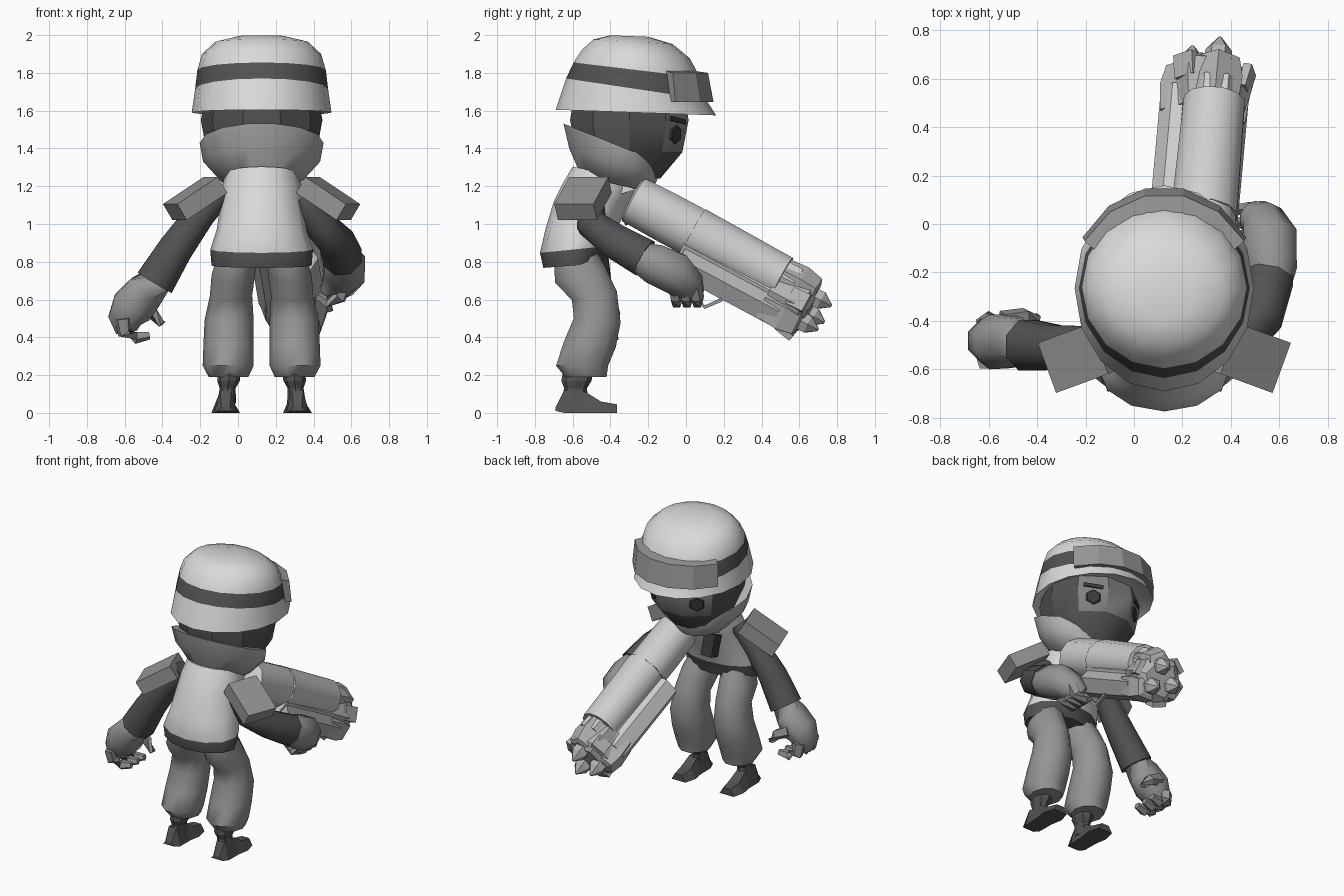
import bpy, bmesh, math
from mathutils import Vector, Matrix

if "Cube" in bpy.data.objects:
    bpy.data.objects.remove(bpy.data.objects["Cube"])

CX = 0.125  # body mirror plane


def mat(name, v):
    m = bpy.data.materials.new(name)
    m.diffuse_color = (v, v, v, 1)
    m.use_nodes = True
    m.node_tree.nodes["Principled BSDF"].inputs["Base Color"].default_value = m.diffuse_color
    return m


LIGHT = mat("light_grey", 0.7)
GUN = mat("gun_grey", 0.62)
CLOTH = mat("scarf_grey", 0.45)
MID = mat("mid_grey", 0.3)
SKIN = mat("skin_grey", 0.22)
DARK = mat("dark_grey", 0.085)
BLACK = mat("near_black", 0.04)


def finish(name, bm, mats, angle=50):
    bmesh.ops.recalc_face_normals(bm, faces=bm.faces)
    me = bpy.data.meshes.new(name)
    bm.to_mesh(me)
    bm.free()
    for m in mats:
        me.materials.append(m)
    ob = bpy.data.objects.new(name, me)
    bpy.context.collection.objects.link(ob)
    if angle:
        bpy.ops.object.select_all(action='DESELECT')
        ob.select_set(True)
        bpy.context.view_layer.objects.active = ob
        bpy.ops.object.shade_smooth_by_angle(angle=math.radians(angle))
    return ob


def skin(name, sections, mats, bands=None, angle=50, rule=None):
    """Bridge point rings into a capped skin; bands gives a material per step."""
    bm = bmesh.new()
    rings = [[bm.verts.new(p) for p in s] for s in sections]
    n = len(rings[0])
    for i in range(len(rings) - 1):
        for j in range(n):
            k = (j + 1) % n
            f = bm.faces.new((rings[i][j], rings[i][k], rings[i + 1][k], rings[i + 1][j]))
            f.material_index = bands[i] if bands else 0
    for r, b in ((rings[0], 0), (rings[-1], -1)):
        bm.faces.new(r).material_index = bands[b] if bands else 0
    if rule:
        for f in bm.faces:
            f.material_index = rule(f.calc_center_median())
    return finish(name, bm, mats, angle)


def loft(name, rings, mats, n=12, **kw):
    """Rings are (z, cx, cy, rx, ry, slope of z along y)."""
    secs = []
    for z, cx, cy, rx, ry, s in rings:
        pts = [(math.cos(2 * math.pi * i / n), math.sin(2 * math.pi * i / n)) for i in range(n)]
        secs.append([(cx + rx * c, cy + ry * q, z + s * ry * q) for c, q in pts])
    return skin(name, secs, mats, **kw)


def tube(name, path, mats, n=8, **kw):
    """Round skin along (x, y, z, radius) points."""
    P = [Vector(p[:3]) for p in path]
    secs = []
    for i, p in enumerate(P):
        t = (P[min(i + 1, len(P) - 1)] - P[max(i - 1, 0)]).normalized()
        ref = Vector((1, 0, 0)) if abs(t.x) < 0.7 else Vector((0, 1, 0))
        u = t.cross(ref).normalized()
        v = t.cross(u)
        secs.append([p + path[i][3] * (u * math.cos(a) + v * math.sin(a))
                     for a in (2 * math.pi * (j + .5) / n for j in range(n))])
    return skin(name, secs, mats, **kw)


def box(name, c, size, m, x=(1, 0, 0), z=(0, 0, 1)):
    x = Vector(x).normalized()
    y = Vector(z).cross(x).normalized()
    f = Matrix((x, y, x.cross(y))).transposed().to_4x4()
    f.translation = Vector(c)
    bm = bmesh.new()
    bmesh.ops.create_cube(bm, size=1, matrix=f @ Matrix.Diagonal((*size, 1)))
    return finish(name, bm, [m], 0)


# Helmet with dark band and a recessed underside
loft("helmet", [(1.64, CX, -.28, .29, .31, -.035), (1.59, CX, -.265, .37, .425, -.035),
                (1.715, CX, -.265, .352, .37, -.15),
                (1.815, CX, -.26, .34, .335, -.12), (1.90, CX, -.265, .315, .285, -.08),
                (1.965, CX, -.28, .245, .21, -.06), (1.995, CX, -.3, .12, .1, -.04)],
     [LIGHT, DARK], n=16, bands=[0, 0, 1, 0, 0, 0])

# Goggles wrapped round the front of the helmet
secs = []
for i in range(6):
    a = math.radians(30 + 24 * i)
    c, s = math.cos(a), math.sin(a)
    secs.append([(CX + rx * c, -.265 + ry * s, z) for rx, ry, z in
                 ((.39, .42, 1.645), (.38, .39, 1.8), (.335, .32, 1.81), (.345, .36, 1.65))])
skin("goggles", secs, [MID], angle=0)

# Head, with skin on the upper front
loft("head", [(1.24, CX, -.27, .16, .14, 0), (1.38, CX, -.3, .29, .295, 0),
              (1.55, CX, -.3, .322, .33, 0), (1.66, CX, -.3, .3, .31, 0)],
     [DARK, SKIN], n=10, angle=30, rule=lambda c: 1 if c.y > -.18 and c.z > 1.4 else 0)
loft("scarf", [(1.21, CX, -.37, .2, .19, -.24), (1.33, CX, -.38, .31, .245, -.3),
               (1.43, CX, -.395, .328, .26, -.4)], [CLOTH], n=14)

# Eyes and brows
for s, side in ((1, "right"), (-1, "left")):
    q = Vector((s * .59, .8, -.09)).to_track_quat('Z', 'Y').to_matrix().to_4x4()
    bm = bmesh.new()
    bmesh.ops.create_cone(bm, cap_ends=True, segments=6, radius1=.055, radius2=.045, depth=.009,
                          matrix=Matrix.Translation((CX + s * .174, -.053, 1.475)) @ q)
    finish(side + "_eye", bm, [BLACK], 0)
    box(side + "_brow", (CX + s * .182, -.042, 1.55), (.13, .009, .025), BLACK,
        x=(.8, -s * .59, s * .15))

# Torso with dark hem, and chest pouch
loft("torso", [(.78, CX, -.6, .265, .155, .08), (.865, CX, -.595, .272, .178, .1),
               (.97, CX, -.555, .238, .19, .0), (1.12, CX, -.5, .215, .2, 0),
               (1.2, CX, -.46, .21, .19, -.1), (1.27, CX, -.43, .19, .17, -.2)],
     [LIGHT, DARK], bands=[1, 0, 0, 0, 0])
box("chest_pouch", (.015, -.305, 1.075), (.085, .08, .15), BLACK, z=(0, -.3, 1))
box("chest_strap", (CX, -.31, 1.19), (.3, .08, .04), LIGHT, z=(0, -.3, 1))

# Legs, boots and shoulder plates, mirrored about the body plane
for s, side in ((1, "right"), (-1, "left")):
    loft(side + "_trouser", [(.19, CX + s * .175, -.53, .105, .115, 0), (.25, CX + s * .177, -.55, .135, .145, 0),
                             (.36, CX + s * .175, -.51, .133, .145, -.1), (.49, CX + s * .172, -.47, .13, .13, -.1),
                             (.62, CX + s * .162, -.485, .112, .125, .2), (.73, CX + s * .15, -.56, .115, .14, .3),
                             (.83, CX + s * .125, -.585, .11, .12, .2)], [MID], n=10)
    loft(side + "_ankle", [(.05, CX + s * .185, -.59, .05, .075, 0), (.13, CX + s * .18, -.585, .042, .06, 0),
                           (.17, CX + s * .175, -.58, .06, .08, 0), (.23, CX + s * .17, -.57, .06, .08, 0)],
         [DARK], n=8, angle=20)
    fx = CX + s * .19
    prof = ((-.69, .01, .045, .03), (-.645, .0, .06, .12), (-.53, .0, .062, .11),
            (-.45, .0, .076, .06), (-.365, .0, .055, .045))
    skin(side + "_boot", [[(fx - w, y, z0), (fx + w, y, z0), (fx + w * .5, y, z1), (fx - w * .5, y, z1)]
                          for y, z0, w, z1 in prof], [DARK], angle=0)
    box(side + "_shoulder_plate", (CX + s * .352, -.545, 1.135), (.27, .22, .1), MID,
        x=(s * .79, -.29, -.53))

# Left arm hanging out to the side
tube("left_sleeve", [(-.08, -.49, 1.18, .07), (-.2, -.5, 1.05, .085), (-.33, -.51, .87, .1),
                     (-.44, -.5, .69, .112)], [DARK])
tube("left_hand", [(-.42, -.5, .71, .085), (-.49, -.49, .64, .11), (-.56, -.485, .56, .122),
                   (-.6, -.48, .49, .095), (-.59, -.47, .43, .06)], [MID])
for i in range(3):
    y = -.56 + .075 * i
    tube("left_finger", [(-.61, y, .5, .045), (-.6, y + .01, .425, .042), (-.54, y + .02, .4, .035),
                         (-.47, y + .03, .41, .022)], [MID], n=5, angle=0)
tube("left_thumb", [(-.54, -.4, .57, .045), (-.45, -.38, .53, .035), (-.4, -.39, .47, .022)],
     [MID], n=5, angle=0)

# Right arm reaching forward to the weapon
tube("right_sleeve", [(.33, -.5, 1.13, .07), (.43, -.5, 1.0, .085), (.52, -.38, .91, .1),
                      (.555, -.22, .82, .11)], [DARK])
tube("right_hand", [(.565, -.26, .83, .085), (.565, -.17, .79, .115), (.56, -.06, .74, .12),
                    (.53, .01, .68, .095), (.48, .04, .63, .06)], [MID])
for i in range(3):
    y = -.05 + .055 * i
    tube("right_finger", [(.57, y - .02, .69, .042), (.54, y, .61, .036), (.47, y, .585, .032),
                          (.42, y, .62, .022)], [MID], n=5, angle=0)

# Weapon: three bundled barrels on a sloping axis
D = Vector((.08, .88, -.47)).normalized()
R = (Vector((1, 0, 0)) - D * D.x).normalized()
U = R.cross(D)
P0 = Vector((.295, .4, .673))


def at(t, ang=0, rad=0):
    a = math.radians(ang)
    return P0 + D * t + rad * (R * math.cos(a) + U * math.sin(a))


def rod(name, steps, ang, rad, m, n=8, **kw):
    return tube(name, [(*at(t, ang, rad), r) for t, r in steps], [m], n=n, **kw)


rod("receiver", [(-.82, .12), (-.81, .135), (-.6, .14), (-.44, .14)], 75, .085, GUN, n=10)
rod("barrel_core", [(-.46, .14), (.12, .14)], 0, 0, GUN, n=6, angle=0)
rod("barrel_cover", [(-.45, .14), (.08, .13)], 70, .088, GUN, n=12)
rod("muzzle_hub", [(.06, .15), (.18, .175), (.25, .175), (.29, .12)], 0, 0, CLOTH, n=6, angle=0)
for ang in (70, 190, 310):
    rod("barrel", [(-.44, .1), (.16, .1)], ang, .1, CLOTH if ang == 310 else GUN, n=6, angle=0)
    rod("muzzle_block", [(.06, .1), (.18, .11), (.27, .09), (.28, .06)], ang, .1, CLOTH, n=5, angle=0)
    rod("muzzle_tip", [(.26, .055), (.32, .055), (.38, .008)], ang, .085, CLOTH, n=6, angle=0)
    # flared fins between the tips
    p = at(.22, ang + 60, .155)
    box("muzzle_fin", p, (.1, .1, .035), CLOTH, x=D + .2 * (p - at(.22)).normalized(), z=p - at(.22))

# Grip guard below the weapon
tube("grip_guard", [(.4, .04, .62, .014), (.4, .1, .56, .014), (.4, .19, .6, .014)], [MID], n=4, angle=0)
